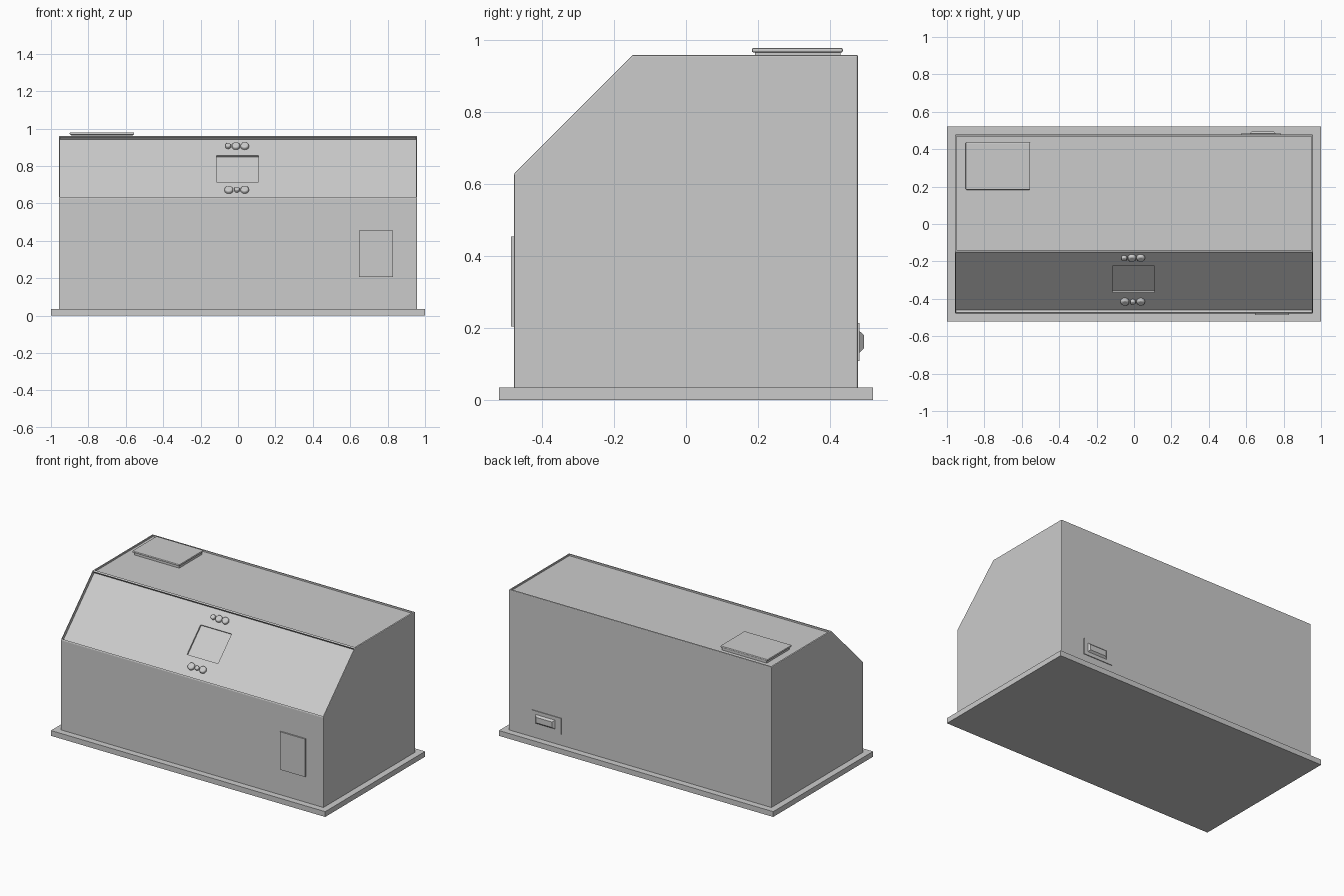
import bpy, bmesh, math
from mathutils import Vector, Matrix

if "Cube" in bpy.data.objects:
    bpy.data.objects.remove(bpy.data.objects["Cube"])

SLOPE_N = Vector((0, -1, 1)).normalized()
SLOPE_D = 0.02                                   # depth of the sunken control panel


def finish(bm, name, smooth=False):
    bmesh.ops.recalc_face_normals(bm, faces=bm.faces)
    me = bpy.data.meshes.new(name)
    bm.to_mesh(me)
    bm.free()
    ob = bpy.data.objects.new(name, me)
    bpy.context.collection.objects.link(ob)
    if smooth:
        for p in me.polygons:
            p.use_smooth = len(p.vertices) == 4
    return ob


def box(name, lo, hi, bevel=0.0, matrix=None):
    lo, hi = Vector(lo), Vector(hi)
    bm = bmesh.new()
    bmesh.ops.create_cube(bm, size=1)
    for v in bm.verts:
        v.co = Vector([(lo[i] + hi[i]) / 2 + v.co[i] * (hi[i] - lo[i]) for i in range(3)])
    if bevel:
        bmesh.ops.bevel(bm, geom=bm.edges[:], offset=bevel, segments=2,
                        profile=0.5, affect='EDGES')
    if matrix:
        bm.transform(matrix)
    return finish(bm, name)


def on_slope(x, z):
    # frame on the sunken panel: local x right, y up the slope, z outward
    y = z - (1.108 - SLOPE_D * math.sqrt(2))
    return Matrix.Translation((x, y, z)) @ Matrix.Rotation(math.radians(45), 4, 'X')


# base plate
box("base_plate", (-1, -0.52, 0), (1, 0.52, 0.035))

# housing: side profile extruded across, with sunken roof and control panel
profile = [(-0.478, 0.03), (-0.478, 0.63), (-0.148, 0.96), (0.478, 0.96), (0.478, 0.03)]
bm = bmesh.new()
face = bm.faces.new([bm.verts.new((-0.958, y, z)) for y, z in profile])
ext = bmesh.ops.extrude_face_region(bm, geom=[face])
for v in ext["geom"]:
    if isinstance(v, bmesh.types.BMVert):
        v.co.x = 0.958
bmesh.ops.recalc_face_normals(bm, faces=bm.faces)
bmesh.ops.bevel(bm, geom=bm.edges[:], offset=0.005, segments=2, profile=0.5, affect='EDGES')
bm.normal_update()
for normal, rim, depth in ((SLOPE_N, 0.001, SLOPE_D), (Vector((0, 0, 1)), 0.007, 0.01)):
    panel = max((f for f in bm.faces if f.normal.dot(normal) > 0.99), key=lambda f: f.calc_area())
    bmesh.ops.inset_individual(bm, faces=[panel], thickness=rim)
    bmesh.ops.inset_individual(bm, faces=[panel], thickness=0.0005, depth=-depth)
housing = finish(bm, "housing")

# screen recess in the control panel
cutter = box("screen_cutter", (-0.113, -0.1, -0.01), (0.113, 0.1, 0.05),
             matrix=on_slope(-0.003, 0.785))
cutter.hide_render = True
cutter.hide_viewport = True
cut = housing.modifiers.new("screen_recess", 'BOOLEAN')
cut.operation = 'DIFFERENCE'
cut.solver = 'EXACT'
cut.object = cutter

# knobs above and below the screen
rows = ((0.902, ((-0.053, 0.015), (-0.011, 0.022), (0.036, 0.022))),
        (0.668, ((-0.049, 0.023), (-0.006, 0.014), (0.036, 0.022))))
for z, knobs in rows:
    for x, r in knobs:
        bm = bmesh.new()
        bmesh.ops.create_cone(bm, cap_ends=True, segments=24, radius1=r, radius2=r, depth=0.02)
        rim = [e for e in bm.edges if all(v.co.z > 0 for v in e.verts)]
        bmesh.ops.bevel(bm, geom=rim, offset=r * 0.4, segments=3, profile=0.5, affect='EDGES')
        bm.transform(on_slope(x, z) @ Matrix.Translation((0, 0, 0.008)))
        finish(bm, "panel_knob", smooth=True)

# roof hatch: curb and lid
box("hatch_curb", (-0.89, 0.192, 0.94), (-0.563, 0.43, 0.97))
box("hatch_lid", (-0.9, 0.183, 0.966), (-0.555, 0.436, 0.979), bevel=0.005)

# front door
box("front_door", (0.647, -0.487, 0.205), (0.83, -0.47, 0.455))

# rear socket: backing plate and tapered cover
box("socket_plate", (0.573, 0.47, 0.109), (0.787, 0.483, 0.214))
cover = box("socket_cover", (0.615, 0.48, 0.13), (0.762, 0.495, 0.194))
for v in cover.data.vertices:
    if v.co.y > 0.49:
        v.co.x += 0.014 if v.co.x < 0.68 else -0.014
        v.co.z += 0.014 if v.co.z < 0.16 else -0.014
